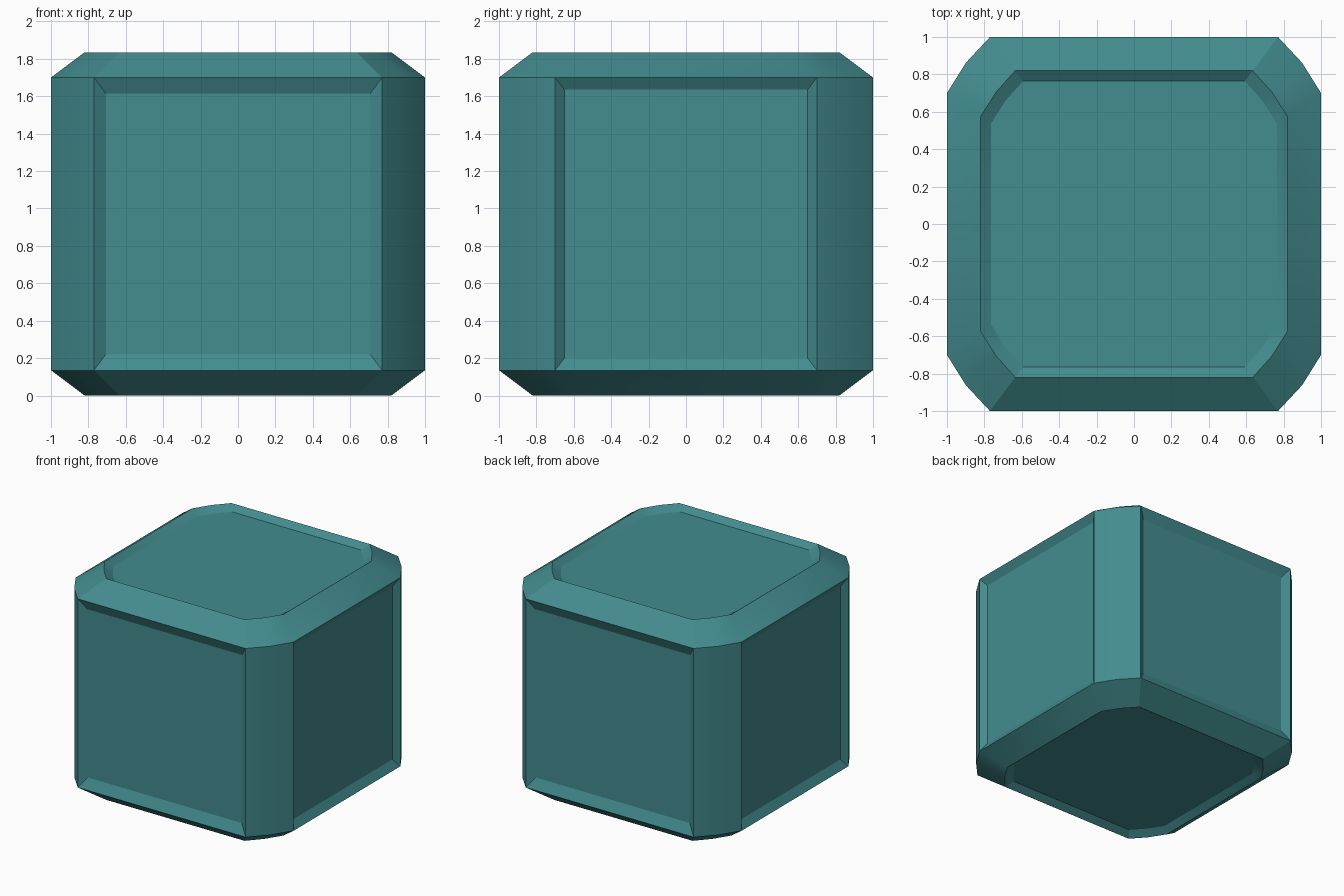
import bpy, bmesh, math
from mathutils import Vector

cube = bpy.data.objects.get("Cube")
if cube:
    bpy.data.objects.remove(cube, do_unlink=True)

HEIGHT, CHAMFER, DEPTH = 1.835, 0.135, 0.04

# Single teal material
teal = bpy.data.materials.new("teal")
teal.use_nodes = True
teal.diffuse_color = (0.056, 0.262, 0.275, 1)
teal.node_tree.nodes["Principled BSDF"].inputs["Base Color"].default_value = teal.diffuse_color


def outline(side, front, bulge):
    """Rectangle with slightly rounded cut corners, counter-clockwise."""
    middle = ((side[0] + front[0]) / 2 + bulge, (side[1] + front[1]) / 2 + bulge)
    corner = [side, middle, front]
    points = []
    for sx, sy in ((1, 1), (-1, 1), (-1, -1), (1, -1)):
        ordered = corner if sx == sy else corner[::-1]
        points += [(sx * x, sy * y) for x, y in ordered]
    return points


def recess(bm, face, scale):
    """Sink a face inward, tapering its walls."""
    normal = face.normal.copy()
    new = bmesh.ops.extrude_discrete_faces(bm, faces=[face])["faces"][0]
    center = (min_corner(new) + max_corner(new)) / 2
    for v in new.verts:
        offset = v.co - center
        v.co = center + Vector(o * s for o, s in zip(offset, scale)) - normal * DEPTH


def min_corner(face):
    return Vector(min(v.co[i] for v in face.verts) for i in range(3))


def max_corner(face):
    return Vector(max(v.co[i] for v in face.verts) for i in range(3))


# Chamfered body as four stacked outlines
bm = bmesh.new()
wide = outline((1, 0.70), (0.77, 1), 0.013)
narrow = outline((0.82, 0.575), (0.635, 0.82), 0.009)
levels = [(narrow, 0), (wide, CHAMFER), (wide, HEIGHT - CHAMFER), (narrow, HEIGHT)]
rings = [[bm.verts.new((x, y, z)) for x, y in pts] for pts, z in levels]
for low, high in zip(rings, rings[1:]):
    for i in range(len(low)):
        j = (i + 1) % len(low)
        bm.faces.new((low[i], low[j], high[j], high[i]))
bm.faces.new(rings[0][::-1])
bm.faces.new(rings[-1])
bm.normal_update()

# Recessed panels on all six sides
for face in list(bm.faces):
    n = face.normal
    if abs(n.z) > 0.99:
        recess(bm, face, (0.933, 0.933, 1))
    elif abs(n.y) > 0.99:
        recess(bm, face, (0.918, 1, 0.891))
    elif abs(n.x) > 0.99:
        recess(bm, face, (1, 0.929, 0.917))

mesh = bpy.data.meshes.new("panelled_block")
bm.to_mesh(mesh)
bm.free()
mesh.materials.append(teal)
block = bpy.data.objects.new("panelled_block", mesh)
bpy.context.collection.objects.link(block)

# Soften only the rounded corners
bpy.ops.object.select_all(action="DESELECT")
block.select_set(True)
bpy.context.view_layer.objects.active = block
bpy.ops.object.shade_smooth_by_angle(angle=math.radians(20))
